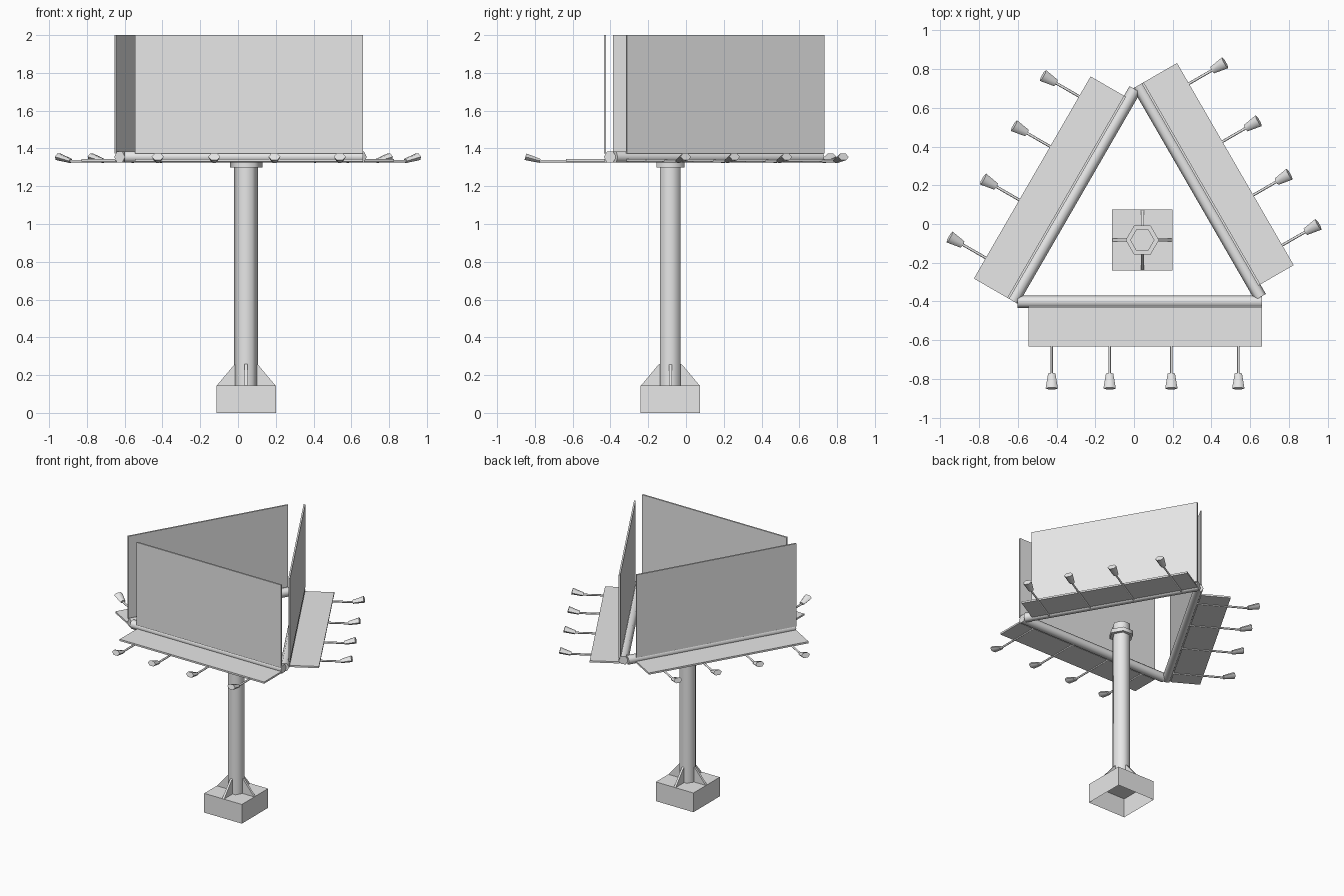
import bpy, bmesh, math
from mathutils import Matrix, Vector

cube = bpy.data.objects.get("Cube")
if cube:
    bpy.data.objects.remove(cube, do_unlink=True)

grey = bpy.data.materials.new("light grey")
grey.use_nodes = True
grey.diffuse_color = (0.8, 0.8, 0.8, 1)
grey.node_tree.nodes["Principled BSDF"].inputs["Base Color"].default_value = (0.8, 0.8, 0.8, 1)

CENTRE = Vector((0.019, -0.028, 0))   # middle of the triangular frame
POLE = Vector((0.043, -0.083, 0))     # middle of pole and footing


def add(name, bm, matrix=Matrix(), smooth=False):
    bmesh.ops.recalc_face_normals(bm, faces=bm.faces)
    mesh = bpy.data.meshes.new(name)
    bm.to_mesh(mesh)
    bm.free()
    mesh.materials.append(grey)
    ob = bpy.data.objects.new(name, mesh)
    bpy.context.collection.objects.link(ob)
    ob.matrix_world = matrix
    if smooth:
        bpy.ops.object.select_all(action="DESELECT")
        ob.select_set(True)
        bpy.context.view_layer.objects.active = ob
        bpy.ops.object.shade_smooth_by_angle(angle=math.radians(62))
    return ob


def box(name, lo, hi, matrix=Matrix()):
    lo, hi = Vector(lo), Vector(hi)
    bm = bmesh.new()
    bmesh.ops.create_cube(bm, size=1)
    size = Matrix.Diagonal((*(hi - lo), 1))
    bm.transform(Matrix.Translation((lo + hi) / 2) @ size)
    return add(name, bm, matrix)


def rod(name, start, end, r1, r2=None, matrix=Matrix(), squash=1.0):
    """Six-sided rod or taper between two points."""
    start, end = Vector(start), Vector(end)
    axis = end - start
    bm = bmesh.new()
    bmesh.ops.create_cone(bm, cap_ends=True, segments=6, radius1=r1,
                          radius2=r1 if r2 is None else r2, depth=axis.length)
    # corners point along x for upright rods, sideways for level ones
    xs = [abs(v.co.x) for v in bm.verts]
    if max(xs) < max(r1, r2 or 0) * 0.95:
        bm.transform(Matrix.Rotation(math.radians(30), 4, "Z"))
    bm.transform(Matrix.Diagonal((1, squash, 1, 1)))
    z = axis.normalized()
    if abs(z.z) > 0.9:
        x = Vector((1, 0, 0))
    else:
        x = z.cross(Vector((0, 0, 1))).normalized()
    y = z.cross(x)
    turn = Matrix((x, y, z)).transposed().to_4x4()
    bm.transform(Matrix.Translation((start + end) / 2) @ turn)
    return add(name, bm, matrix, smooth=True)


# Footing: hollow block open underneath
bm = bmesh.new()
bmesh.ops.create_cube(bm, size=1)
floor = [f for f in bm.faces if f.normal.z < -0.9]
bm.transform(Matrix.Translation(POLE + Vector((0, 0, 0.0725)))
             @ Matrix.Diagonal((0.314, 0.314, 0.145, 1)))
bmesh.ops.recalc_face_normals(bm, faces=bm.faces)
bmesh.ops.delete(bm, geom=floor, context="FACES_ONLY")
add("footing", bm)

# Pole and its collar
rod("pole", POLE + Vector((0, 0, 0.145)), POLE + Vector((0, 0, 1.39)), 0.063)
rod("pole_collar", POLE + Vector((0, 0, 1.3)), POLE + Vector((0, 0, 1.33)), 0.086)

# Four triangular gussets around the pole foot
for i in range(4):
    bm = bmesh.new()
    profile = [(0.04, 0.145), (0.155, 0.145), (0.063, 0.255), (0.04, 0.265)]
    face = bm.faces.new([bm.verts.new((x, -0.008, z)) for x, z in profile])
    side = bmesh.ops.extrude_face_region(bm, geom=[face])["geom"]
    bmesh.ops.translate(bm, vec=(0, 0.016, 0),
                        verts=[v for v in side if isinstance(v, bmesh.types.BMVert)])
    add(f"gusset_{i + 1}", bm, Matrix.Translation(POLE)
        @ Matrix.Rotation(math.pi / 2 * i, 4, "Z"))

# Three identical sides turned around the frame centre
TILT = math.radians(16)
for n, side in enumerate(("front", "right", "left")):
    m = Matrix.Translation(CENTRE) @ Matrix.Rotation(math.radians(120 * n), 4, "Z")
    rod(f"{side}_beam", (-0.62, -0.374, 1.355), (0.643, -0.374, 1.355), 0.033, matrix=m)
    box(f"{side}_display_panel", (-0.563, -0.407, 1.374), (0.643, -0.395, 2), m)
    box(f"{side}_walkway", (-0.563, -0.606, 1.331), (0.643, -0.4, 1.344), m)
    # Floodlights on arms below the walkway
    for k, x in enumerate((-0.444, -0.145, 0.174, 0.52)):
        rod(f"{side}_lamp_arm_{k + 1}", (x, -0.38, 1.332), (x, -0.755, 1.332), 0.007, matrix=m)
        root = Vector((x, -0.745, 1.334))
        tip = root + Vector((0, -math.cos(TILT), math.sin(TILT))) * 0.08
        rod(f"{side}_lamp_{k + 1}", root, tip, 0.019, 0.032, m, 0.65)
